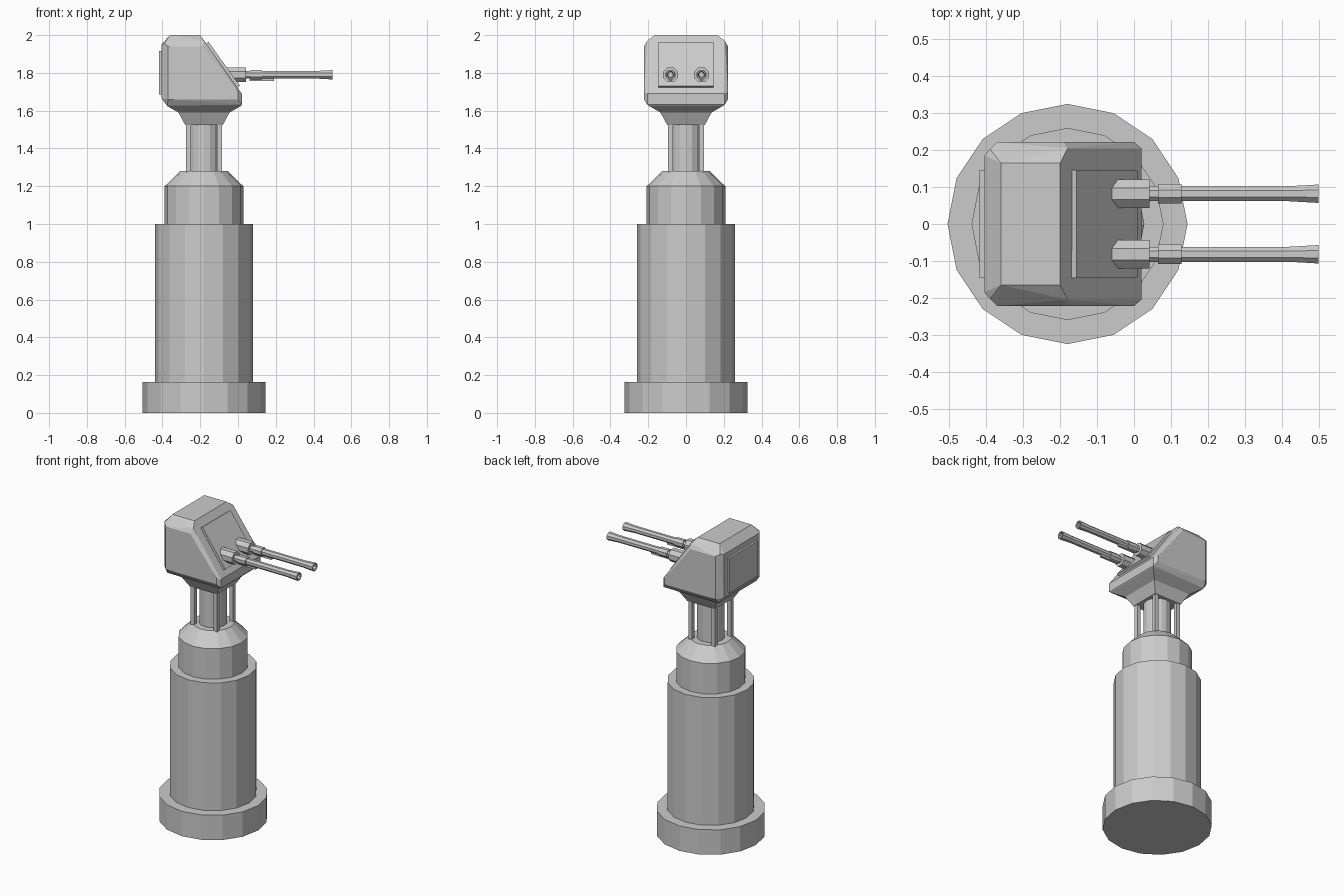
import bpy, bmesh, math
from mathutils import Matrix, Vector

cube = bpy.data.objects.get("Cube")
if cube:
    bpy.data.objects.remove(cube, do_unlink=True)

grey = bpy.data.materials.new("plain grey")
grey.use_nodes = True
COLOUR = (0.6, 0.6, 0.6, 1)
grey.diffuse_color = COLOUR
grey.node_tree.nodes["Principled BSDF"].inputs["Base Color"].default_value = COLOUR

CX = -0.18   # axis of the tower


def finish(name, bm, matrix=Matrix()):
    bmesh.ops.recalc_face_normals(bm, faces=bm.faces)
    bm.transform(matrix)
    mesh = bpy.data.meshes.new(name)
    bm.to_mesh(mesh)
    bm.free()
    mesh.materials.append(grey)
    obj = bpy.data.objects.new(name, mesh)
    bpy.context.collection.objects.link(obj)
    return obj


def lathe(name, profile, sides, matrix, turn=0.0):
    """Stack of polygon rings from (radius, height) pairs, capped at both ends."""
    bm = bmesh.new()
    rings = []
    for r, h in profile:
        angles = [turn + math.tau * i / sides for i in range(sides)]
        rings.append([bm.verts.new((r * math.cos(a), r * math.sin(a), h)) for a in angles])
    for low, high in zip(rings, rings[1:]):
        for i in range(sides):
            j = (i + 1) % sides
            bm.faces.new((low[i], low[j], high[j], high[i]))
    bm.faces.new(rings[0])
    bm.faces.new(rings[-1])
    return finish(name, bm, matrix)


def box(name, centre, size, rotation=Matrix()):
    bm = bmesh.new()
    bmesh.ops.create_cube(bm, size=1)
    return finish(name, bm, Matrix.Translation(centre) @ rotation @ Matrix.Diagonal((*size, 1)))


# Tower
axis = Matrix.Translation((CX, 0, 0))
lathe("base", [(0.325, 0), (0.325, 0.163)], 16, axis)
lathe("column", [(0.26, 0.163), (0.26, 1.0)], 16, axis)
lathe("collar", [(0.208, 1.0), (0.208, 1.2), (0.125, 1.28)], 16, axis)

# Neck core with four corner posts
lathe("neck_core", [(0.083, 1.27), (0.083, 1.54)], 16, axis)
for sx in (-1, 1):
    for sy in (-1, 1):
        box("neck_post", (CX + sx * 0.083, sy * 0.083, 1.405), (0.026, 0.026, 0.26))

# Square flare under the head
root2 = math.sqrt(2)
flare = [(0.1 * root2, 1.525), (0.135 * root2, 1.59), (0.197 * root2, 1.626)]
lathe("head_flare", flare, 4, axis, math.pi / 4)

# Chamfered head, as the hull of its flat faces: (x, half width, z)
corners = [
    (-0.36, 0.165, 2.0), (-0.2, 0.165, 2.0),        # top
    (-0.39, 0.203, 1.955), (-0.18, 0.205, 1.97),    # shoulder
    (-0.405, 0.185, 1.95), (-0.405, 0.185, 1.665),  # back
    (-0.37, 0.222, 1.94), (-0.19, 0.222, 1.94),     # sides
    (-0.37, 0.222, 1.66), (0.0, 0.222, 1.70), (0.0, 0.222, 1.66),
    (0.02, 0.205, 1.69), (0.02, 0.205, 1.632),      # nose
    (-0.375, 0.197, 1.626), (0.015, 0.197, 1.626),  # underside
]
bm = bmesh.new()
for x, y, z in corners:
    for side in (-1, 1):
        bm.verts.new((x, side * y, z))
bmesh.ops.convex_hull(bm, input=bm.verts)
bmesh.ops.dissolve_limit(bm, angle_limit=math.radians(4), verts=bm.verts, edges=bm.edges)
finish("head", bm)

# Plates on the sloped front and on the back
slope = Vector((0.2, 0, -0.28))
tilt = Matrix.Rotation(math.atan2(0.28, 0.2), 4, 'Y')
normal = Vector((0.28, 0, 0.2)).normalized()
middle = Vector((-0.18, 0, 1.97)) + slope * 0.47 + normal * 0.004
box("front_plate", middle, (0.285, 0.292, 0.024), tilt)
box("back_plate", (-0.408, 0, 1.8), (0.02, 0.292, 0.23))

# Twin guns, turned to point along +x
for side, label in ((1, "left"), (-1, "right")):
    y = side * 0.082
    along = Matrix.Translation((0, y, 1.79)) @ Matrix.Rotation(math.pi / 2, 4, 'Y')
    eighth = math.pi / 8
    lathe(label + "_gun_mount", [(0.042, -0.12), (0.042, 0.042)], 8, along, eighth)
    lathe(label + "_gun_sleeve", [(0.028, 0.065), (0.028, 0.128)], 8, along, eighth)
    barrel = [(0.022, 0.03), (0.022, 0.42), (0.027, 0.5), (0.019, 0.5), (0.015, 0.44)]
    lathe(label + "_barrel", barrel, 8, along, eighth)
    box(label + "_gas_tube", (0.125, y, 1.765), (0.13, 0.016, 0.016))
